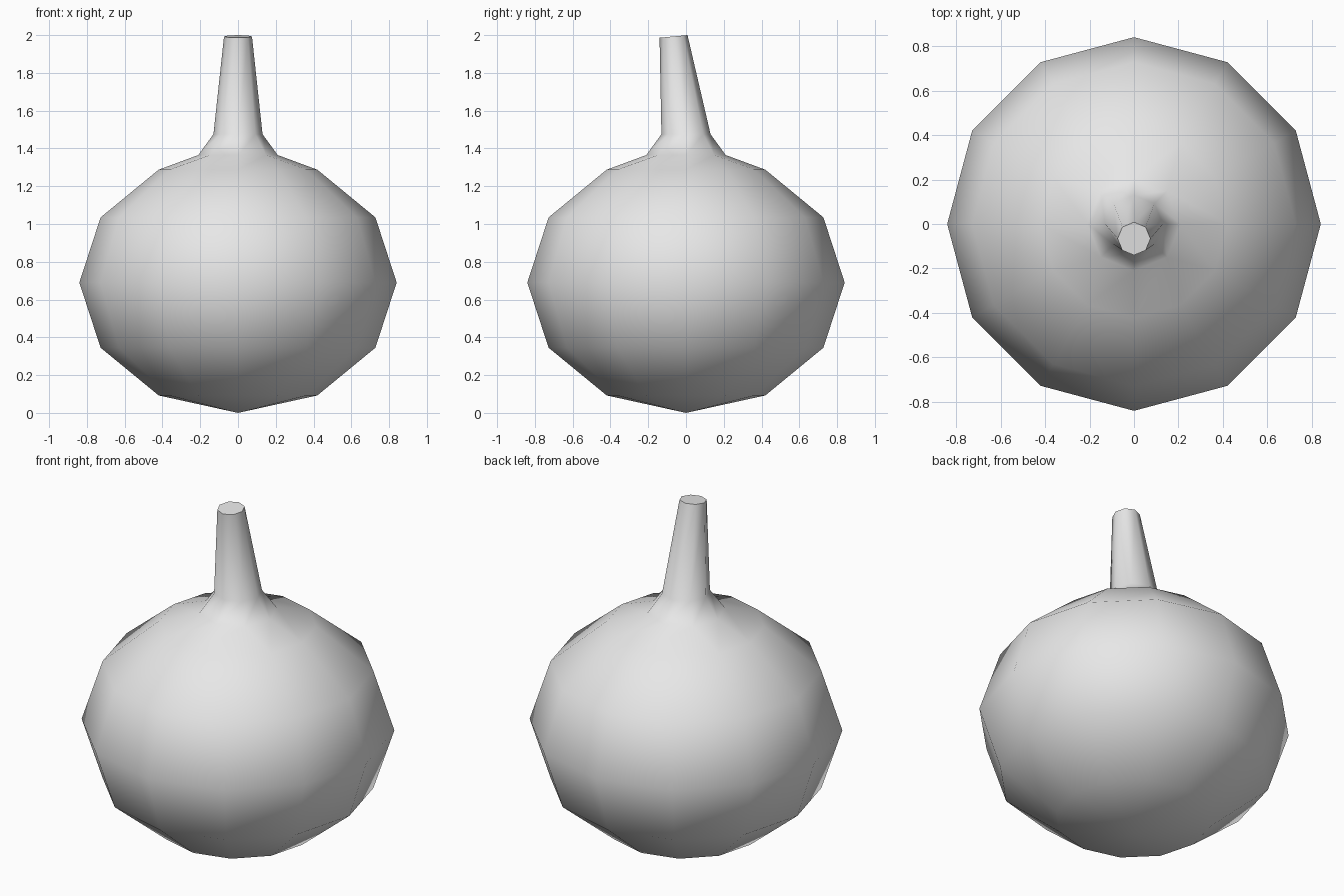
import bpy, bmesh, math

cube = bpy.data.objects.get("Cube")
if cube:
    bpy.data.objects.remove(cube)

mat = bpy.data.materials.new("plain_grey")
mat.use_nodes = True
grey = (0.8, 0.8, 0.8, 1)
mat.diffuse_color = grey
mat.node_tree.nodes["Principled BSDF"].inputs["Base Color"].default_value = grey

RADIUS, HALF = 0.84, 0.69   # body radius and half height
bm = bmesh.new()


def ring(sides, r, z, y=0.0, tilt=0.0):
    angles = [math.tau * i / sides for i in range(sides)]
    return [bm.verts.new((r * math.cos(a), y + r * math.sin(a),
                          z + tilt * math.sin(a))) for a in angles]


def skin(low, high):
    n = len(low)
    for i in range(n):
        j = (i + 1) % n
        bm.faces.new((low[i], low[j], high[j], high[i]))


# Squashed twelve-sided body with a pointed base
rings = []
for deg in (-60, -30, 0, 30, 60):
    a = math.radians(deg)
    rings.append(ring(12, RADIUS * math.cos(a), HALF + HALF * math.sin(a)))
for low, high in zip(rings, rings[1:]):
    skin(low, high)
pole = bm.verts.new((0, 0, 0))
for i in range(12):
    bm.faces.new((pole, rings[0][(i + 1) % 12], rings[0][i]))

# Eight-sided neck, leaning forward to a tilted flat end
shoulder = ring(8, 0.21, 1.365)
collar = ring(8, 0.13, 1.475)
tip = ring(8, 0.074, 1.993, y=-0.066, tilt=0.007)
skin(shoulder, collar)
skin(collar, tip)
bm.faces.new(tip)

# Join twelve sides to eight, one quarter at a time
outer = rings[-1]
for q in range(4):
    o = [outer[(3 * q + k) % 12] for k in range(4)]
    s = [shoulder[(2 * q + k) % 8] for k in range(3)]
    bm.faces.new((o[0], o[1], s[1], s[0]))
    bm.faces.new((o[1], o[2], s[1]))
    bm.faces.new((o[2], o[3], s[2], s[1]))

bmesh.ops.recalc_face_normals(bm, faces=bm.faces[:])
mesh = bpy.data.meshes.new("round_flask")
bm.to_mesh(mesh)
bm.free()
mesh.materials.append(mat)
flask = bpy.data.objects.new("round_flask", mesh)
bpy.context.collection.objects.link(flask)

# Smooth sides, crisp rim
bpy.ops.object.select_all(action='DESELECT')
flask.select_set(True)
bpy.context.view_layer.objects.active = flask
bpy.ops.object.shade_smooth_by_angle(angle=math.radians(60))
